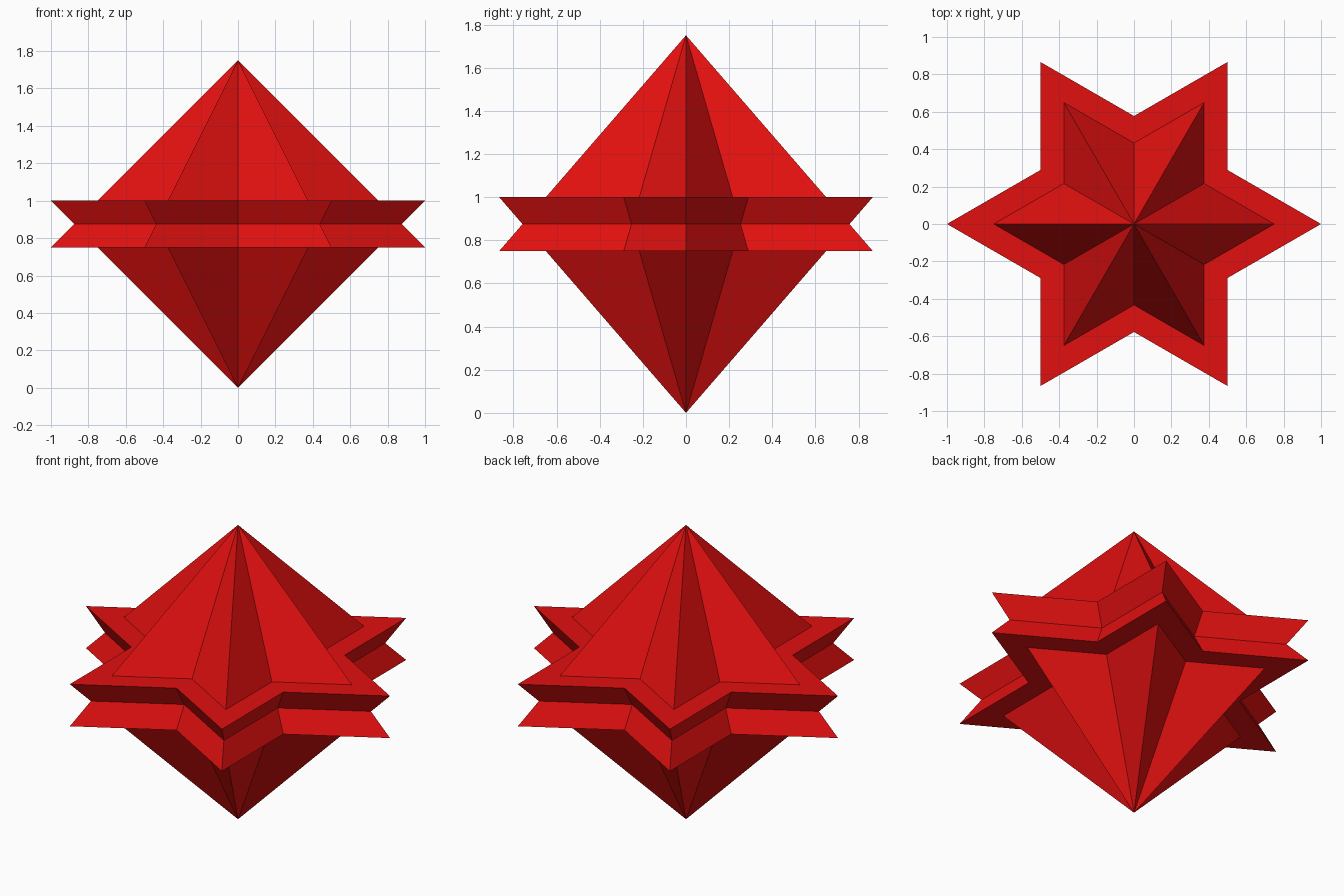
import bpy, bmesh
from math import cos, sin, pi, sqrt

# Remove the default cube
cube = bpy.data.objects.get("Cube")
if cube:
    bpy.data.objects.remove(cube, do_unlink=True)

POINTS = 6
INNER = 1 / sqrt(3)  # notch radius relative to the tip radius

# Single red material
RED = (0.76, 0.005, 0.005, 1)
red = bpy.data.materials.new("crystal red")
red.use_nodes = True
red.diffuse_color = RED
red.node_tree.nodes["Principled BSDF"].inputs["Base Color"].default_value = RED


def star_ring(bm, radius, z):
    """Star outline of alternating tips and notches at height z."""
    ring = []
    for i in range(2 * POINTS):
        r = radius * (INNER if i % 2 else 1)
        a = pi * i / POINTS
        ring.append(bm.verts.new((r * cos(a), r * sin(a), z)))
    return ring


def pairs(ring):
    return zip(ring, ring[1:] + ring[:1])


# Star profile (tip radius, height): lower spire, shelf, grooved band, shelf
profile = [(0.75, 0.75), (1, 0.75), (0.875, 0.875), (1, 1), (0.75, 1)]

bm = bmesh.new()
rings = [star_ring(bm, r, z) for r, z in profile]
bottom = bm.verts.new((0, 0, 0))
top = bm.verts.new((0, 0, 1.75))

# Shelves and grooved band between successive star outlines
for low, high in zip(rings, rings[1:]):
    for (a, b), (c, d) in zip(pairs(low), pairs(high)):
        bm.faces.new((a, b, d, c))

# Faceted spires above and below the band
for a, b in pairs(rings[0]):
    bm.faces.new((b, a, bottom))
for a, b in pairs(rings[-1]):
    bm.faces.new((a, b, top))

bmesh.ops.recalc_face_normals(bm, faces=bm.faces)
mesh = bpy.data.meshes.new("star_crystal")
bm.to_mesh(mesh)
bm.free()
mesh.materials.append(red)

crystal = bpy.data.objects.new("star_crystal", mesh)
bpy.context.collection.objects.link(crystal)
